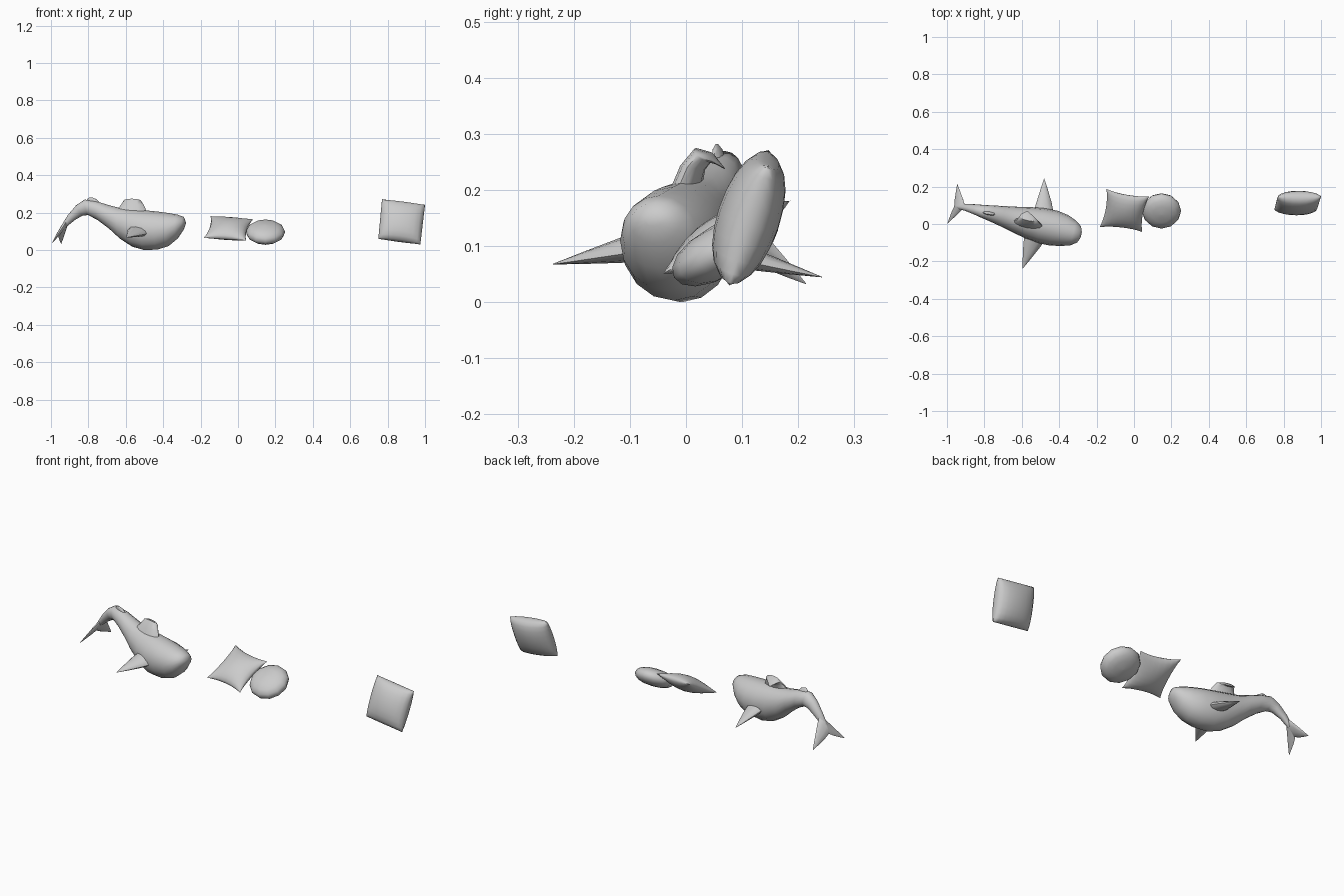
import bpy, math
from mathutils import Vector as V

if "Cube" in bpy.data.objects:
    bpy.data.objects.remove(bpy.data.objects["Cube"], do_unlink=True)

grey = bpy.data.materials.new("plain grey")
grey.use_nodes = True
colour = (0.6, 0.6, 0.6, 1)
grey.diffuse_color = colour
grey.node_tree.nodes["Principled BSDF"].inputs["Base Color"].default_value = colour


def make(name, verts, faces, angle=60):
    mesh = bpy.data.meshes.new(name)
    mesh.from_pydata(verts, [], faces)
    mesh.materials.append(grey)
    obj = bpy.data.objects.new(name, mesh)
    bpy.context.collection.objects.link(obj)
    bpy.ops.object.select_all(action="DESELECT")
    obj.select_set(True)
    bpy.context.view_layer.objects.active = obj
    bpy.ops.object.mode_set(mode="EDIT")
    bpy.ops.mesh.select_all(action="SELECT")
    bpy.ops.mesh.remove_doubles(threshold=0.0005)
    bpy.ops.mesh.normals_make_consistent(inside=False)
    bpy.ops.object.mode_set(mode="OBJECT")
    bpy.ops.object.shade_smooth_by_angle(angle=math.radians(angle))
    return obj


def loft(name, rings, n=16):
    """Skin elliptical rings, each given as centre and two half axes."""
    verts, faces = [], []
    for c, a, b in rings:
        for i in range(n):
            t = 2 * math.pi * i / n
            verts.append(V(c) + V(a) * math.cos(t) + V(b) * math.sin(t))
    for r in range(len(rings) - 1):
        for i in range(n):
            j = (i + 1) % n
            faces.append((r * n + i, r * n + j, r * n + n + j, r * n + n + i))
    faces += [tuple(range(n)), tuple(range(len(verts) - n, len(verts)))]
    return make(name, verts, faces)


def fin(name, root, tip, chord, thick, shape):
    """Tapered fin; shape lists (position along fin, chord scale)."""
    root, tip, chord, thick = V(root), V(tip), V(chord), V(thick)
    loft(name, [(root.lerp(tip, t), chord * s, thick * s) for t, s in shape], 10)


def cushion(name, corners, half, pinch, power, n=10):
    """Puffed square with thin rims and optionally pinched-in sides."""
    a, b, c, d = map(V, corners)
    normal = (b - a).cross(d - a).normalized()
    verts, faces = [], []
    for side in (-1, 1):
        base = len(verts)
        for i in range(n + 1):
            for j in range(n + 1):
                u, v = (-math.cos(math.pi * k / n) for k in (i, j))
                p, q = u * (1 - pinch * (1 - v * v)), v * (1 - pinch * (1 - u * u))
                s, t = (p + 1) / 2, (q + 1) / 2
                puff = max(0, (1 - u * u) * (1 - v * v)) ** power
                verts.append(a.lerp(b, s).lerp(d.lerp(c, s), t) + normal * half * puff * side)
        for i in range(n):
            for j in range(n):
                k = base + i * (n + 1) + j
                faces.append((k, k + 1, k + n + 2, k + n + 1))
    make(name, verts, faces, 70)


# Whale body: top x, top z, bottom x, bottom z, middle y, half width
stations = [
    (-.282, .155, -.282, .135, -.058, .015), (-.292, .178, -.295, .105, -.055, .045),
    (-.325, .19, -.325, .06, -.048, .068), (-.37, .198, -.37, .022, -.035, .085),
    (-.43, .206, -.43, .003, -.022, .096), (-.50, .213, -.50, 0, -.008, .095),
    (-.57, .219, -.565, .018, .008, .085), (-.64, .227, -.63, .06, .024, .07),
    (-.70, .243, -.69, .115, .04, .057), (-.76, .262, -.75, .16, .055, .045),
    (-.82, .27, -.80, .187, .068, .035), (-.865, .24, -.83, .185, .078, .028),
    (-.91, .187, -.87, .162, .088, .02), (-.945, .13, -.925, .118, .093, .014),
    (-.96, .085, -.957, .083, .097, .004)]
loft("whale_body", [
    (((x1 + x2) / 2, y, (z1 + z2) / 2),
     (w * .22, w * .97, 0), ((x1 - x2) / 2, 0, (z1 - z2) / 2))
    for x1, z1, x2, z2, y, w in stations])

# Whale fins and tail
taper = [(0, 1), (.3, .78), (.7, .36), (1, .02)]
fin("right_flipper", (-.525, -.06, .105), (-.595, -.237, .068),
    (.058, -.012, -.012), (.008, 0, .028), taper)
fin("left_flipper", (-.485, .05, .095), (-.48, .242, .045),
    (.055, .01, -.012), (.006, 0, .026), taper)
for name, tip in (("left_fluke", (-.945, .214, .033)), ("right_fluke", (-.997, .003, .033))):
    fin(name, (-.932, .094, .128), tip, (.029, 0, .045), (-.01, 0, .007), taper)

# Dorsal fin that flops to one side
loft("dorsal_fin", [
    ((-.57, .0, .205), (.085, -.015, -.005), (.004, .026, .006)),
    ((-.565, .012, .24), (.062, -.01, 0), (.004, .02, -.004)),
    ((-.565, .03, .262), (.048, -.01, 0), (.003, .012, -.013)),
    ((-.57, .048, .257), (.032, -.006, 0), (.002, .005, -.011)),
    ((-.572, .068, .24), (.004, 0, 0), (0, .002, -.003))], 12)
fin("small_back_fin", (-.775, .058, .258), (-.787, .055, .282),
    (.033, -.007, 0), (.002, .01, 0), [(0, 1), (.6, .75), (1, .2)])

# Square throw cushion with pinched sides
cushion("pinched_cushion", [(-.183, -.017, .065), (.043, -.042, .05),
                            (.081, .147, .165), (-.147, .187, .182)], .042, .13, .55)

# Thick upright cushion
cushion("upright_cushion", [(.75, .077, .06), (.975, .077, .03),
                            (1, .147, .242), (.77, .147, .272)], .056, 0, .4)

# Round cushion lying at the same slant as the pinched one
across, along, normal = V((1, 0, 0)), V((0, .87, .495)), V((0, -.495, .87))
rings = []
for k in range(9):
    t = math.pi * (k / 8 - .5)
    r = .105 * max(.01, math.cos(t)) ** .8
    rings.append((V((.147, .07, .096)) + normal * .046 * math.sin(t), across * r, along * r))
loft("round_cushion", rings, 12)
